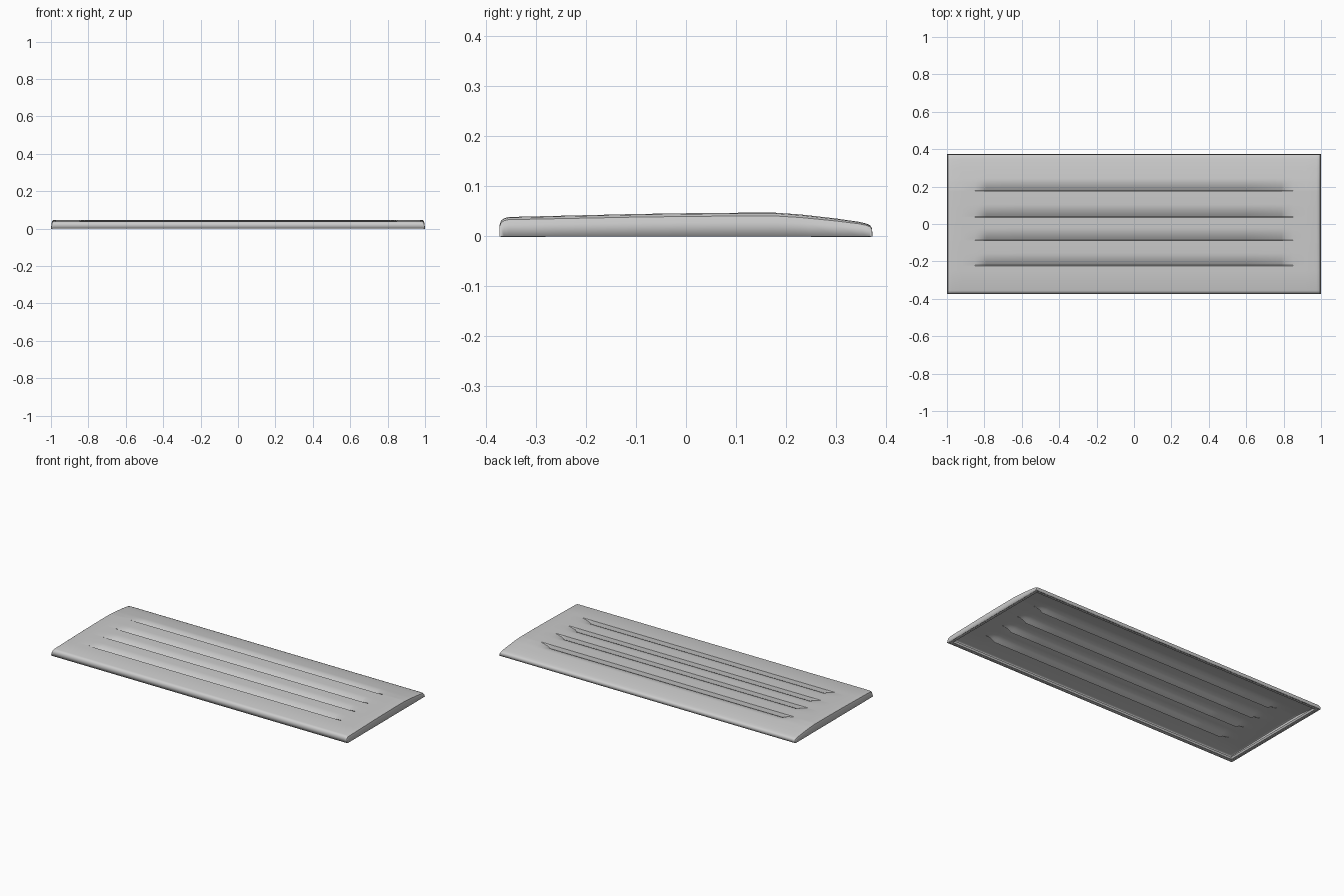
import bpy, bmesh

if "Cube" in bpy.data.objects:
    bpy.data.objects.remove(bpy.data.objects["Cube"])

SLOTS = (0.18, 0.04, -0.085, -0.22)      # lip of each louvre
DEPTH, RUN, STEP = 0.022, 0.065, 0.004


def lerp(table, v):
    for (a, fa), (b, fb) in zip(table, table[1:]):
        if v <= b:
            return fa + (fb - fa) * (v - a) / (b - a)
    return table[-1][1]


# Cross-section of the cover, front to back
TOP = [(-0.355, 0.0385), (-0.25, 0.041), (-0.1, 0.0445), (0.0, 0.046), (0.1, 0.047), (0.18, 0.047),
       (0.23, 0.0435), (0.3, 0.0355), (0.345, 0.029), (0.36, 0.0255)]
FRONT = [(-0.373, 0.0), (-0.373, 0.022), (-0.37, 0.031), (-0.364, 0.036)]
BACK = [(0.368, 0.022), (0.372, 0.016), (0.373, 0.0)]

# Side rounding (x, height factor) and louvre end fade
HALF = [(0.0, 1), (0.2, 1), (0.4, 1), (0.6, 1), (0.79, 1), (0.808, 1), (0.85, 1), (0.92, 1),
        (0.975, 1), (0.988, 0.96), (0.994, 0.86), (0.997, 0.6), (1.0, 0)]
COLS = [(-x, f) for x, f in reversed(HALF[1:])] + HALF
FADE = [(0, 1), (0.79, 1), (0.808, 0.45), (0.85, 0), (1, 0)]


def dip(y):
    for s in SLOTS:
        if s <= y < s + RUN:
            return DEPTH * (1 - (y - s) / RUN) ** 2
    return 0.0


ys = {y for y, _ in TOP}
for s in SLOTS:
    ys = {y for y in ys if not s - STEP <= y <= s + RUN}
    ys |= {s - STEP} | {s + RUN * i / 6 for i in range(7)}
rows = FRONT + [(y, lerp(TOP, y)) for y in sorted(ys)] + BACK

# Louvred shell
bm = bmesh.new()
grid = [[bm.verts.new((x, y, z * f - dip(y) * lerp(FADE, abs(x)))) for x, f in COLS]
        for y, z in rows]
for a, b in zip(grid, grid[1:]):
    for i in range(len(COLS) - 1):
        if all(v.co.z < 1e-6 for v in (a[i], a[i + 1], b[i], b[i + 1])):
            continue
        bm.faces.new((a[i], a[i + 1], b[i + 1], b[i]))
bmesh.ops.remove_doubles(bm, verts=bm.verts, dist=1e-5)
me = bpy.data.meshes.new("louvred_cover")
bm.to_mesh(me)
bm.free()
cover = bpy.data.objects.new("louvred_cover", me)
bpy.context.collection.objects.link(cover)
solid = cover.modifiers.new("thickness", 'SOLIDIFY')
solid.thickness = 0.008
solid.offset = -1

# Flat rim around the open underside
bm = bmesh.new()
loops = []
for inset, z in ((0.003, 0), (0.022, 0), (0.028, 0.01), (0.003, 0.01)):
    x, y = 1 - inset, 0.373 - inset
    loops.append([bm.verts.new((sx * x, sy * y, z)) for sx, sy in ((-1, -1), (1, -1), (1, 1), (-1, 1))])
for a, b in zip(loops, loops[1:] + loops[:1]):
    for i in range(4):
        j = (i + 1) % 4
        bm.faces.new((a[i], b[i], b[j], a[j]))
bmesh.ops.recalc_face_normals(bm, faces=bm.faces)
me = bpy.data.meshes.new("bottom_rim")
bm.to_mesh(me)
bm.free()
rim = bpy.data.objects.new("bottom_rim", me)
bpy.context.collection.objects.link(rim)

for ob in (cover, rim):
    bpy.ops.object.select_all(action='DESELECT')
    ob.select_set(True)
    bpy.context.view_layer.objects.active = ob
    bpy.ops.object.shade_smooth_by_angle(angle=0.6)
